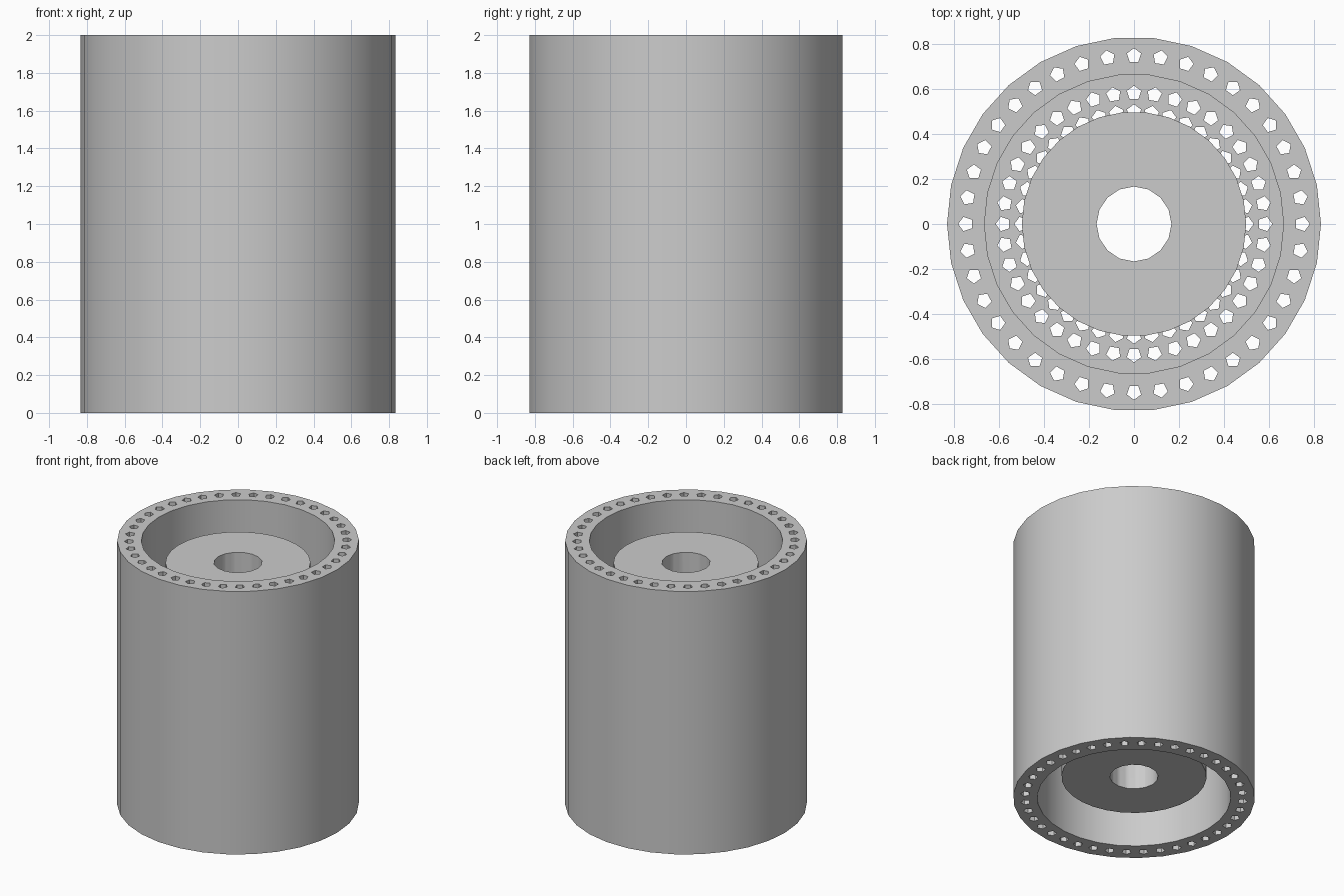
import bpy, bmesh, math

if "Cube" in bpy.data.objects:
    bpy.data.objects.remove(bpy.data.objects["Cube"])

UNIT = 1 / 6
WEB_LOW, WEB_HIGH = 0.667, 1.333

grey = bpy.data.materials.new("plain grey")
grey.diffuse_color = (0.6, 0.6, 0.6, 1)
grey.use_nodes = True
grey.node_tree.nodes["Principled BSDF"].inputs["Base Color"].default_value = grey.diffuse_color


def make_object(name, bm):
    bmesh.ops.recalc_face_normals(bm, faces=bm.faces)
    mesh = bpy.data.meshes.new(name)
    bm.to_mesh(mesh)
    bm.free()
    mesh.materials.append(grey)
    obj = bpy.data.objects.new(name, mesh)
    bpy.context.collection.objects.link(obj)
    return obj


def revolve(name, profile, sides):
    """Closed radius/height profile turned around the z axis."""
    bm = bmesh.new()
    rings = []
    for i in range(sides):
        a = math.tau * i / sides
        rings.append([bm.verts.new((r * math.cos(a), r * math.sin(a), z))
                      for r, z in profile])
    n = len(profile)
    for i in range(sides):
        a, b = rings[i], rings[(i + 1) % sides]
        for j in range(n):
            k = (j + 1) % n
            bm.faces.new((a[j], b[j], b[k], a[k]))
    return make_object(name, bm)


def add_prism(bm, x, y, radius, sides, turn, low, high):
    angles = [turn + math.tau * i / sides for i in range(sides)]
    bottom, top = [[bm.verts.new((x + radius * math.cos(a), y + radius * math.sin(a), z))
                    for a in angles] for z in (low, high)]
    bm.faces.new(bottom[::-1])
    bm.faces.new(top)
    for i in range(sides):
        j = (i + 1) % sides
        bm.faces.new((bottom[i], bottom[j], top[j], top[i]))


# Roller: outer sleeve, middle web and recessed hub in one solid
roller = revolve("roller_body", [
    (0.1, UNIT), (3 * UNIT, UNIT), (3 * UNIT, WEB_LOW), (4 * UNIT, WEB_LOW),
    (4 * UNIT, 0), (5 * UNIT, 0), (5 * UNIT, 2), (4 * UNIT, 2),
    (4 * UNIT, WEB_HIGH), (3 * UNIT, WEB_HIGH), (3 * UNIT, 2 - UNIT), (0.1, 2 - UNIT),
], 30)

# Cutters: axle bore and three rows of five-sided holes
bm = bmesh.new()
add_prism(bm, 0, 0, UNIT, 16, 0, -0.1, 2.1)
rows = [(4.5 * UNIT, -0.1, 2.1),
        (3.5 * UNIT, WEB_LOW - 0.01, WEB_HIGH + 0.01),
        (3 * UNIT, WEB_LOW - 0.01, WEB_HIGH + 0.01)]
for radius, low, high in rows:
    for i in range(40):
        a = math.tau * i / 40
        add_prism(bm, radius * math.cos(a), radius * math.sin(a),
                  0.2 * UNIT, 5, a, low, high)
cutter = make_object("hole_cutter", bm)

mod = roller.modifiers.new("holes", "BOOLEAN")
mod.operation = "DIFFERENCE"
mod.solver = "EXACT"
mod.object = cutter
bpy.context.view_layer.objects.active = roller
roller.select_set(True)
bpy.ops.object.modifier_apply(modifier=mod.name)
bpy.data.objects.remove(cutter)

# Smooth round walls, crisp rims
bpy.ops.object.shade_smooth_by_angle(angle=math.radians(30))
